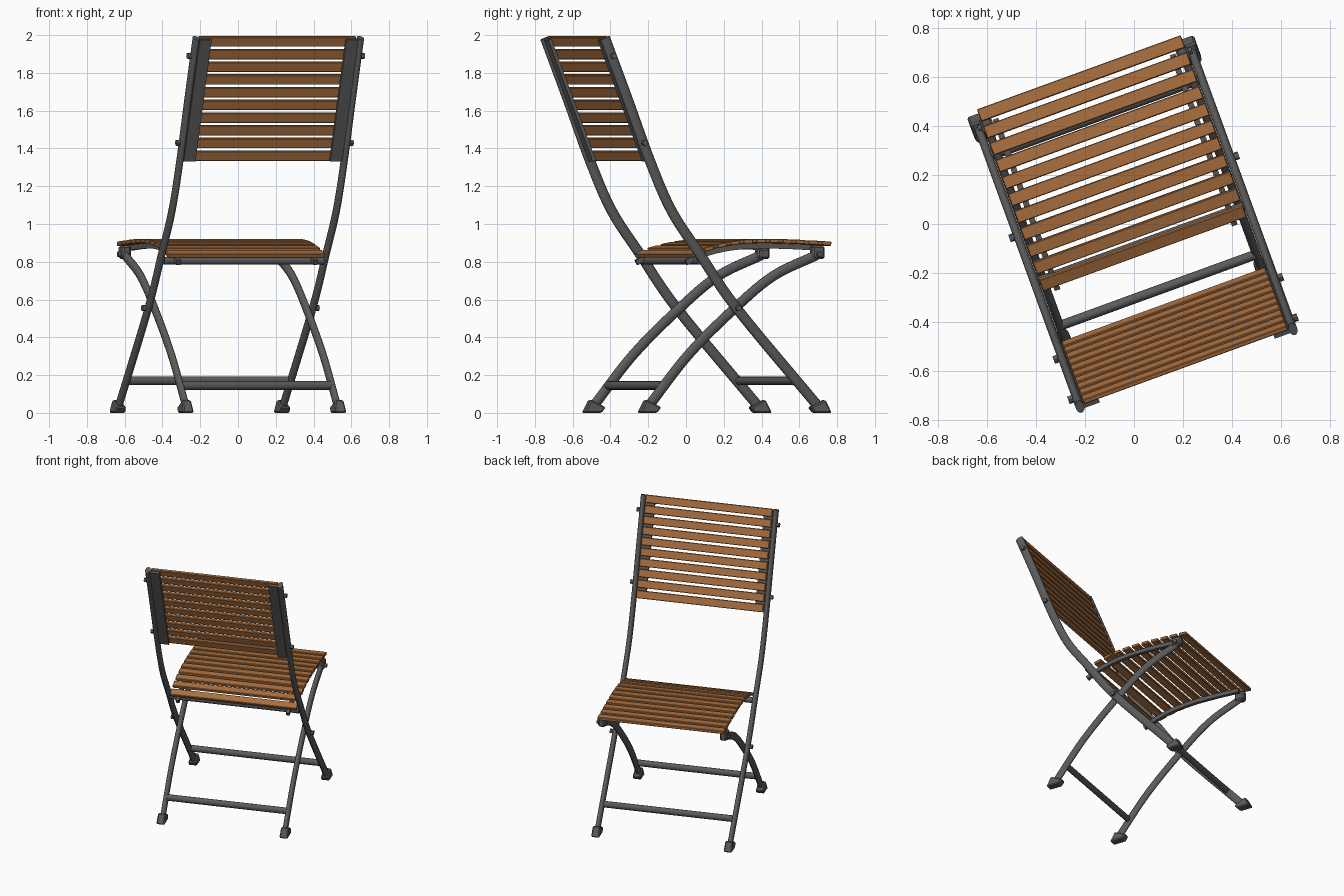
import bpy, bmesh, math
from mathutils import Vector, Matrix

cube = bpy.data.objects.get("Cube")
if cube:
    bpy.data.objects.remove(cube, do_unlink=True)

# The whole chair is turned about the vertical axis
TURN = Matrix.Rotation(math.radians(20), 4, 'Z')


def material(name, colour):
    m = bpy.data.materials.new(name)
    m.use_nodes = True
    m.diffuse_color = (*colour, 1)
    bsdf = next(n for n in m.node_tree.nodes if n.type == 'BSDF_PRINCIPLED')
    bsdf.inputs["Base Color"].default_value = (*colour, 1)
    bsdf.inputs["Roughness"].default_value = 0.6
    return m


WOOD = material("warm wood", (0.40, 0.16, 0.05))
METAL = material("dark grey metal", (0.105, 0.105, 0.105))


def finish(bm, name, mat, smooth=False):
    bmesh.ops.recalc_face_normals(bm, faces=bm.faces)
    bm.transform(TURN)
    mesh = bpy.data.meshes.new(name)
    bm.to_mesh(mesh)
    bm.free()
    mesh.materials.append(mat)
    ob = bpy.data.objects.new(name, mesh)
    bpy.context.collection.objects.link(ob)
    if smooth:
        bpy.ops.object.select_all(action='DESELECT')
        ob.select_set(True)
        bpy.context.view_layer.objects.active = ob
        bpy.ops.object.shade_smooth_by_angle(angle=math.radians(45))
    return ob


def spline(points, steps=6):
    """Smooth curve through (depth, height) points."""
    p = [Vector(q) for q in points]
    p = [2 * p[0] - p[1]] + p + [2 * p[-1] - p[-2]]
    out = []
    for a, b, c, d in zip(p, p[1:], p[2:], p[3:]):
        for i in range(steps):
            t = i / steps
            out.append(0.5 * (2 * b + (c - a) * t + (2 * a - 5 * b + 4 * c - d) * t * t
                              + (3 * b - a - 3 * c + d) * t ** 3))
    return out + [p[-2]]


def sweep(name, path, x, half_x, half_n, sides=12):
    """Oval tube (or flat bar with 4 sides) along a path in a side plane."""
    bm = bmesh.new()
    rings = []
    grow = math.sqrt(2) if sides == 4 else 1
    for i, p in enumerate(path):
        t = (path[min(i + 1, len(path) - 1)] - path[max(i - 1, 0)]).normalized()
        n = Vector((-t.y, t.x))
        ring = []
        for k in range(sides):
            a = math.tau * (k + 0.5) / sides
            q = p + n * math.sin(a) * half_n * grow
            ring.append(bm.verts.new((x + math.cos(a) * half_x * grow, q.x, q.y)))
        rings.append(ring)
    for r, s in zip(rings, rings[1:]):
        for k in range(sides):
            j = (k + 1) % sides
            bm.faces.new((r[k], r[j], s[j], s[k]))
    bm.faces.new(rings[0])
    bm.faces.new(rings[-1])
    return finish(bm, name, METAL, sides > 4)


def box(name, mat, centre, size, tilt=0.0, bevel=0.0):
    bm = bmesh.new()
    bmesh.ops.create_cube(bm, size=1)
    bm.transform(Matrix.Diagonal((*size, 1)))
    if bevel:
        bmesh.ops.bevel(bm, geom=bm.edges[:], offset=bevel, segments=1, affect='EDGES')
    bm.transform(Matrix.Translation(centre) @ Matrix.Rotation(tilt, 4, 'X'))
    return finish(bm, name, mat)


def rod(name, centre, radii, length, sides=12):
    """Oval rod lying across the chair."""
    bm = bmesh.new()
    bmesh.ops.create_cone(bm, cap_ends=True, segments=sides, radius1=1, radius2=1, depth=length)
    bm.transform(Matrix.Translation(centre) @ Matrix.Diagonal((1, *radii, 1))
                 @ Matrix.Rotation(math.pi / 2, 4, 'Y'))
    return finish(bm, name, METAL, True)


def foot(name, x, y, lean):
    """Boot that tapers upwards and leans along the leg."""
    bm = bmesh.new()
    bmesh.ops.create_cube(bm, size=1)
    for v in bm.verts:
        top = v.co.z > 0
        v.co = Vector((v.co.x * (0.05 if top else 0.06),
                       v.co.y * (0.085 if top else 0.095) + (lean if top else 0),
                       (0.05 - 0.02 * math.copysign(1, v.co.y * lean)) if top else 0))
    bmesh.ops.bevel(bm, geom=bm.edges[:], offset=0.007, segments=1, affect='EDGES')
    bm.transform(Matrix.Translation((x, y, 0)))
    return finish(bm, name, METAL)


def height_on(path, y):
    """Height and slope angle of a path at a given depth."""
    a, b = next(((a, b) for a, b in zip(path, path[1:]) if a.x <= y <= b.x),
                (path[-2], path[-1]))
    d = b - a
    return a.y + d.y * (y - a.x) / d.x, math.atan2(d.y, d.x)


post_path = spline([(-.625, 1.985), (-.497, 1.66), (-.37, 1.33), (-.25, 1.07),
                    (-.09, .84), (.12, .55), (.58, .03)])
leg_path = spline([(-.37, .03), (-.14, .31), (.126, .56), (.34, .727), (.58, .835)])
seat_path = spline([(-.14, .822), (-.09, .848), (-.02, .872), (.1, .898), (.25, .91),
                    (.45, .907), (.67, .895)])
rail_path = [p - Vector((0, .026)) for p in seat_path if p.x < .62]

# Frame on both sides
back_dir = (post_path[0] - post_path[12]).normalized()
back_normal = Vector((back_dir.y, -back_dir.x))
back_tilt = math.atan2(-back_dir.x, back_dir.y)
back_mid = (post_path[0] + post_path[12]) / 2
for s, side in ((1, "left"), (-1, "right")):
    sweep(side + "_back_post", post_path, s * .463, .018, .028)
    sweep(side + "_rear_leg", leg_path, s * .427, .018, .027)
    sweep(side + "_seat_rail", rail_path, s * .385, .012, .014, 4)
    foot(side + "_front_foot", s * .463, .597, -.03)
    foot(side + "_rear_foot", s * .43, -.375, .03)
    box(side + "_seat_bracket", METAL, (s * .425, .585, .85), (.05, .07, .07), 0, .01)
    rod(side + "_bracket_pin", (s * .45, .585, .84), (.014, .014), .03, 8)
    # Strip carrying the back slats
    c = back_mid - back_normal * .006
    box(side + "_back_strip", METAL, (s * .413, c.x, c.y), (.066, .018, .69), back_tilt)
    # Bolts on the outer side of the post
    for y, z in ((-.585, 1.89), (-.41, 1.43), (.118, .555)):
        rod(side + "_bolt", (s * .478, y, z), (.016, .016), .04, 8)

# Cross bars
rod("front_cross_bar", (0, .462, .17), (.02, .023), .90)
rod("rear_cross_bar", (0, -.287, .145), (.02, .023), .84)
rod("seat_pivot_bar", (0, -.085, .805), (.018, .02), .90)

# Back slats
for i in range(10):
    z = 1.357 + i * .0672
    p = post_path[0] + back_dir * ((z - post_path[0].y) / back_dir.y) + back_normal * .014
    box("back_slat", WOOD, (0, p.x, p.y), (.885, .02, .054), back_tilt, .003)

# Seat slats follow the curved seat
for i in range(11):
    y = .632 - i * .0735
    z, a = height_on(seat_path, y)
    box("seat_slat", WOOD, (0, y, z), (.885, .053, .022), a, .003)
